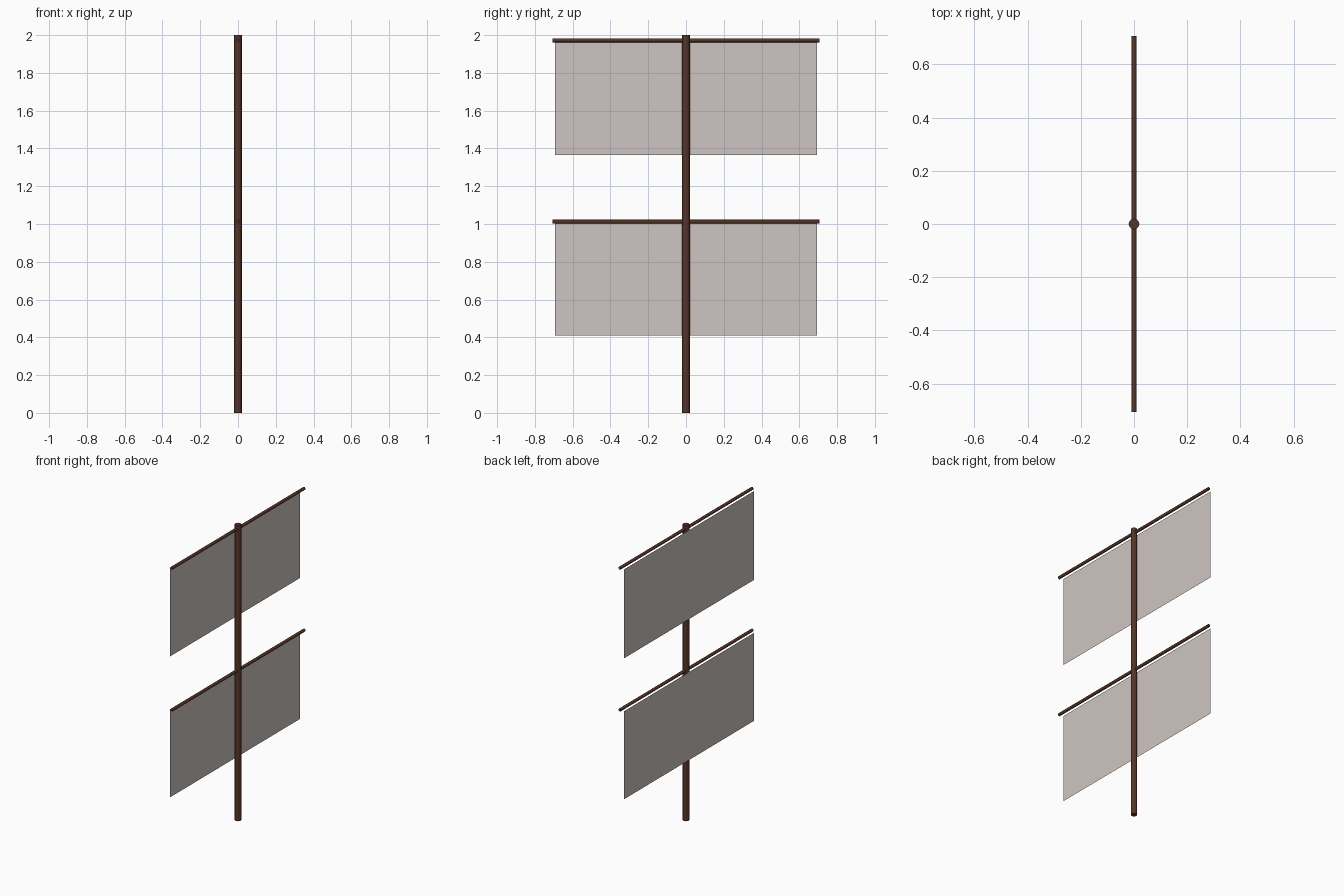
import bpy, math

if "Cube" in bpy.data.objects:
    bpy.data.objects.remove(bpy.data.objects["Cube"])


def material(name, rgb):
    m = bpy.data.materials.new(name)
    m.diffuse_color = (*rgb, 1.0)
    m.use_nodes = True
    m.node_tree.nodes["Principled BSDF"].inputs["Base Color"].default_value = m.diffuse_color
    return m


WOOD = material("dark brown wood", (0.095, 0.036, 0.021))
CLOTH = material("pale grey canvas", (0.62, 0.56, 0.54))


def pole(name, radius, length, center, sides, rotation=(0, 0, 0)):
    bpy.ops.mesh.primitive_cylinder_add(vertices=sides, radius=radius, depth=length,
                                        location=center, rotation=rotation)
    ob = bpy.context.object
    ob.name = name
    ob.data.materials.append(WOOD)
    bpy.ops.object.shade_smooth_by_angle(angle=math.radians(40))
    return ob


def sail(name, x, half_width, bottom, top):
    # single flat sheet of cloth
    me = bpy.data.meshes.new(name)
    me.from_pydata([(x, -half_width, bottom), (x, half_width, bottom),
                    (x, half_width, top), (x, -half_width, top)], [], [(0, 1, 2, 3)])
    me.materials.append(CLOTH)
    ob = bpy.data.objects.new(name, me)
    bpy.context.collection.objects.link(ob)
    return ob


# upright mast
pole("mast", 0.02, 2.0, (0, 0, 1.0), 12)

# two yards, each with a sail hanging just behind the mast
for label, yard_z, bottom in (("lower", 1.013, 0.411), ("upper", 1.972, 1.364)):
    pole(label + "_yard", 0.01, 1.414, (0, 0, yard_z), 10, (math.pi / 2, 0, 0))
    sail(label + "_sail", -0.023, 0.694, bottom, yard_z - 0.007)
